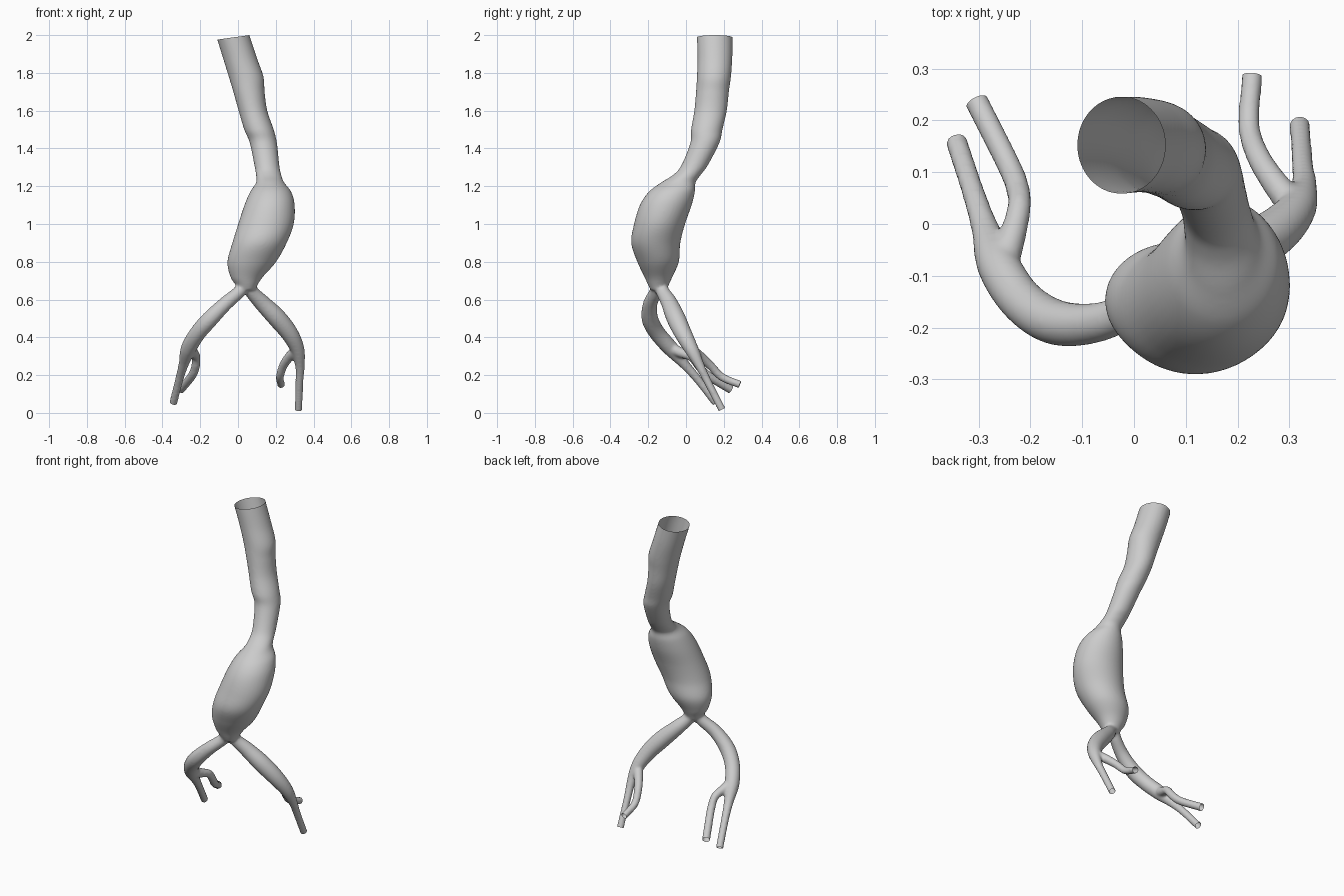
import bpy, bmesh, math
from mathutils import Vector

cube = bpy.data.objects.get("Cube")
if cube:
    bpy.data.objects.remove(cube)

SIDES, STEPS, EXTRA = 40, 8, 0.04
bm = bmesh.new()


def spline(points):
    """Smooth path through points of (x, y, z, radius...)."""
    p = [Vector(q) for q in points]
    p = [2 * p[0] - p[1]] + p + [2 * p[-1] - p[-2]]
    path = []
    for a, b, c, d in zip(p, p[1:], p[2:], p[3:]):
        for i in range(STEPS):
            t = i / STEPS
            path.append(0.5 * (2 * b + (c - a) * t + (2 * a - 5 * b + 4 * c - d) * t * t
                               + (3 * b - a - 3 * c + d) * t ** 3))
    return path + [p[-2]]


def skin(rings):
    """Closed tube through rings of positions."""
    rows = [[bm.verts.new(co) for co in ring] for ring in rings]
    for lo, hi in zip(rows, rows[1:]):
        for i in range(SIDES):
            j = (i + 1) % SIDES
            bm.faces.new((lo[i], lo[j], hi[j], hi[i]))
    bm.faces.new(rows[0][::-1])
    bm.faces.new(rows[-1])


def ring(centre, u, v):
    angles = [2 * math.pi * i / SIDES for i in range(SIDES)]
    return [centre + u * math.cos(a) + v * math.sin(a) for a in angles]


def branch(points):
    """Round vessel, lengthened past its end; returns the cut at its end."""
    path = spline(points)
    way = (path[-1].xyz - path[-2].xyz).normalized()
    end, radius = path[-1].xyz, path[-1][3]
    path.append(Vector((*(end + way * EXTRA), radius)))
    rings = []
    for i, q in enumerate(path):
        t = (path[min(i + 1, len(path) - 1)].xyz - path[max(i - 1, 0)].xyz).normalized()
        u = t.cross(Vector((0, 1, 0))).normalized()
        rings.append(ring(q.xyz, u * q[3], t.cross(u) * q[3]))
    skin(rings)
    return end, way, radius


# Trunk with its bulge: x, y, z, width radius, depth radius
trunk = spline([
    (0.045, -0.145, 0.65, 0.045, 0.042), (0.045, -0.146, 0.68, 0.060, 0.056),
    (0.046, -0.146, 0.72, 0.086, 0.074), (0.073, -0.148, 0.80, 0.129, 0.110),
    (0.114, -0.160, 0.90, 0.144, 0.130), (0.148, -0.140, 1.00, 0.147, 0.135),
    (0.167, -0.107, 1.10, 0.133, 0.137), (0.173, -0.075, 1.17, 0.109, 0.122),
    (0.170, -0.040, 1.22, 0.074, 0.091), (0.162, 0.005, 1.26, 0.067, 0.073),
    (0.153, 0.045, 1.31, 0.066, 0.070), (0.134, 0.100, 1.43, 0.072, 0.077),
    (0.111, 0.110, 1.50, 0.078, 0.083), (0.079, 0.130, 1.60, 0.076, 0.086),
    (0.058, 0.140, 1.70, 0.083, 0.087), (0.043, 0.148, 1.78, 0.092, 0.090),
    (0.010, 0.153, 1.88, 0.090, 0.092), (-0.025, 0.152, 1.99, 0.089, 0.094),
    (-0.038, 0.152, 2.03, 0.089, 0.094)])
skin([ring(q.xyz, Vector((q[3], 0, 0)), Vector((0, q[4], 0))) for q in trunk])
cuts = [(Vector((-0.025, 0.152, 1.988)), Vector((-0.14, 0, 1)), 0.094)]

# Right vessel and its inner fork
cuts.append(branch([
    (0.045, -0.145, 0.70, 0.042), (0.010, -0.158, 0.645, 0.034), (-0.07, -0.19, 0.575, 0.038),
    (-0.15, -0.19, 0.495, 0.044), (-0.215, -0.15, 0.42, 0.043), (-0.262, -0.08, 0.34, 0.041),
    (-0.287, -0.01, 0.26, 0.027), (-0.310, 0.06, 0.18, 0.022), (-0.342, 0.157, 0.055, 0.021)]))
cuts.append(branch([
    (-0.258, -0.085, 0.345, 0.034), (-0.237, -0.03, 0.32, 0.027), (-0.222, 0.03, 0.295, 0.023),
    (-0.225, 0.07, 0.245, 0.023), (-0.245, 0.12, 0.195, 0.023), (-0.303, 0.235, 0.125, 0.023)]))

# Left vessel and its inner fork
cuts.append(branch([
    (0.045, -0.145, 0.70, 0.042), (0.070, -0.125, 0.645, 0.036), (0.125, -0.090, 0.585, 0.043),
    (0.204, -0.055, 0.505, 0.050), (0.273, -0.015, 0.42, 0.046), (0.315, 0.030, 0.335, 0.037),
    (0.328, 0.075, 0.245, 0.025), (0.325, 0.115, 0.165, 0.021), (0.320, 0.19, 0.018, 0.020)]))
cuts.append(branch([
    (0.315, 0.025, 0.335, 0.030), (0.275, 0.075, 0.30, 0.026), (0.240, 0.13, 0.25, 0.023),
    (0.222, 0.19, 0.19, 0.021), (0.228, 0.285, 0.15, 0.020)]))

# Fuse the vessels into one soft skin
mesh = bpy.data.meshes.new("vessel_rough")
bm.to_mesh(mesh)
bm.free()
vessel = bpy.data.objects.new("branching_vessel", mesh)
bpy.context.collection.objects.link(vessel)
remesh = vessel.modifiers.new("fuse", "REMESH")
remesh.mode = "VOXEL"
remesh.voxel_size = 0.007
soften = vessel.modifiers.new("soften", "SMOOTH")
soften.factor, soften.iterations = 0.5, 8
graph = bpy.context.evaluated_depsgraph_get()
skin_mesh = bpy.data.meshes.new_from_object(vessel.evaluated_get(graph))
vessel.modifiers.clear()
vessel.data = skin_mesh
skin_mesh.name = "vessel_skin"

# Slice the ends open
bm = bmesh.new()
bm.from_mesh(skin_mesh)
for end, way, radius in cuts:
    faces = [f for f in bm.faces if (f.calc_center_median() - end).length < radius + 0.055]
    parts = set(faces)
    for f in faces:
        parts.update(f.edges, f.verts)
    bmesh.ops.bisect_plane(bm, geom=list(parts), plane_co=end, plane_no=way, clear_outer=True)
for f in bm.faces:
    f.smooth = True
bm.to_mesh(skin_mesh)
bm.free()

# Single grey
grey = bpy.data.materials.new("light_grey")
grey.use_nodes = True
colour = (0.6, 0.6, 0.6, 1)
grey.diffuse_color = colour
grey.node_tree.nodes["Principled BSDF"].inputs["Base Color"].default_value = colour
skin_mesh.materials.clear()
skin_mesh.materials.append(grey)
